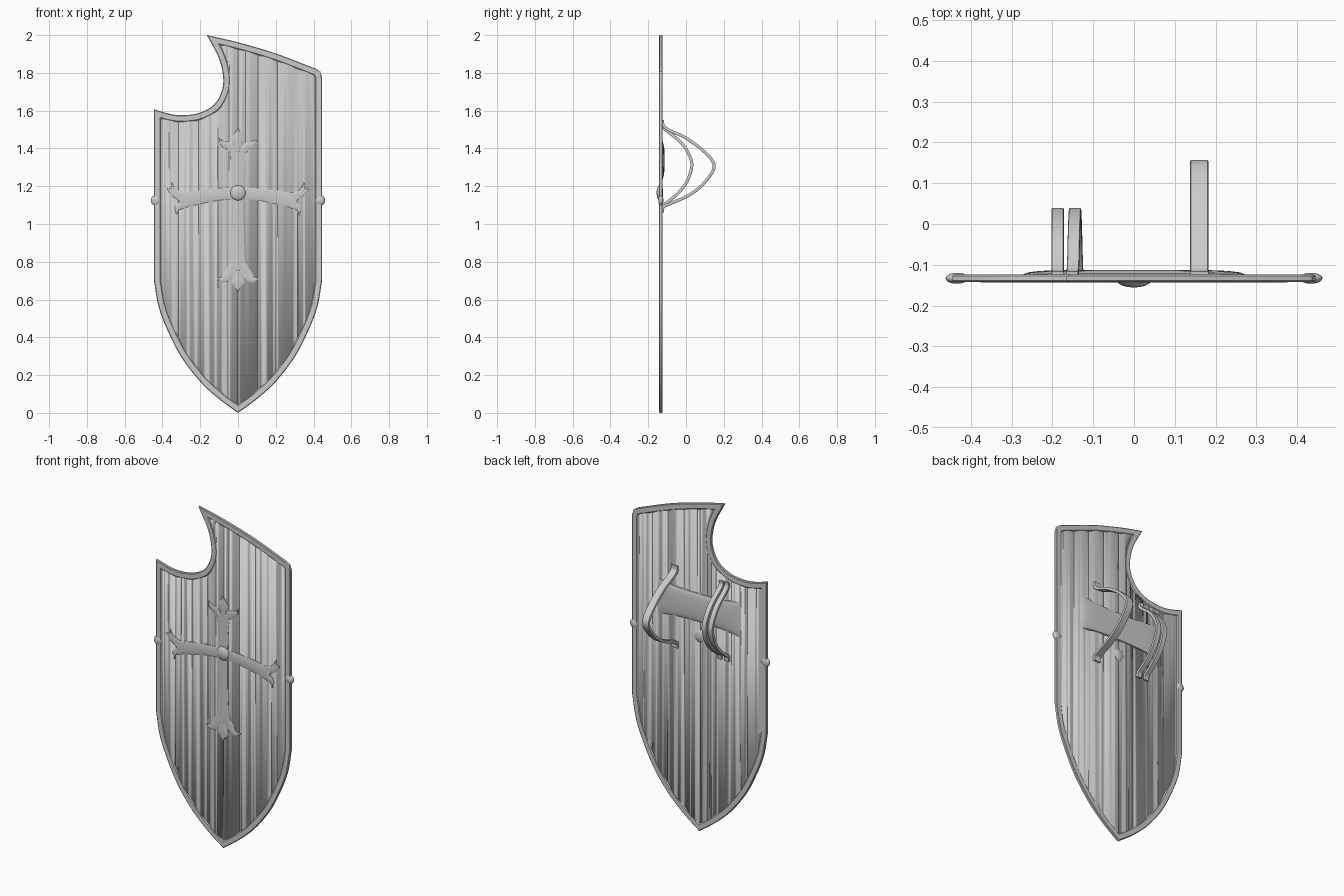
import bpy, bmesh, math
from mathutils import Vector

if "Cube" in bpy.data.objects:
    bpy.data.objects.remove(bpy.data.objects["Cube"])

Y = -0.133  # middle plane of the shield board


def smooth(pts, n=8):
    """Catmull-Rom samples through the points."""
    p = [Vector(q) for q in pts]
    p = [2 * p[0] - p[1]] + p + [2 * p[-1] - p[-2]]
    out = []
    for i in range(1, len(p) - 2):
        a, b, c, d = p[i - 1:i + 3]
        for k in range(n):
            t = k / n
            out.append(0.5 * (2 * b + (c - a) * t + (2 * a - 5 * b + 4 * c - d) * t * t
                              + (3 * b - a - 3 * c + d) * t ** 3))
    return out + [p[-2]]


def finish(name, bm, angle=35):
    bmesh.ops.recalc_face_normals(bm, faces=bm.faces)
    me = bpy.data.meshes.new(name)
    bm.to_mesh(me)
    bm.free()
    me.shade_smooth()
    me.set_sharp_from_angle(angle=math.radians(angle))
    ob = bpy.data.objects.new(name, me)
    bpy.context.collection.objects.link(ob)
    return ob


def loft(name, rings, closed=False, angle=35):
    """Skin a list of equal-length closed sections."""
    bm = bmesh.new()
    vs = [[bm.verts.new(c) for c in r] for r in rings]
    n, m = len(vs), len(vs[0])
    for i in range(n if closed else n - 1):
        a, b = vs[i], vs[(i + 1) % n]
        for j in range(m):
            k = (j + 1) % m
            bm.faces.new((a[j], a[k], b[k], b[j]))
    if not closed:
        bm.faces.new(vs[0])
        bm.faces.new(vs[-1])
    return finish(name, bm, angle)


def ribbon(name, pts, top=-0.1428):
    """Raised ornament along (x, z, half width) points."""
    p = smooth(pts, 6)
    rings = []
    for i, q in enumerate(p):
        d = p[min(i + 1, len(p) - 1)] - p[max(i - 1, 0)]
        s = Vector((-d.y, d.x)).normalized()
        w = max(q.z, 0.0015)
        rings.append([(q.x + s.x * w * f, y, q.y + s.y * w * f) for f, y in
                      ((-1, -0.134), (-1, -0.141), (-0.75, top), (0, top - 0.0005),
                       (0.75, top), (1, -0.141), (1, -0.134))])
    return loft(name, rings)


def dome(name, x, y, z, r, ry):
    bm = bmesh.new()
    bmesh.ops.create_uvsphere(bm, u_segments=24, v_segments=12, radius=1)
    for v in bm.verts:
        v.co = (x + v.co.x * r, y + v.co.z * ry, z + v.co.y * r)
    return finish(name, bm)


# Shield outline, clockwise from the upper tip
flank = smooth([(0.445, 0.70), (0.42, 0.56), (0.37, 0.43), (0.30, 0.295),
                (0.20, 0.165), (0.10, 0.073), (0, 0)])
outline = smooth([(-0.165, 2.0), (0, 1.962), (0.2, 1.903), (0.41, 1.823)])
outline += [Vector((0.436, 1.807)), Vector((0.445, 1.775))]
outline += flank + [Vector((-p.x, p.y)) for p in reversed(flank[:-1])]
outline += [Vector((-0.445, 1.607))]
outline += smooth([(-0.445, 1.607), (-0.36, 1.583), (-0.29, 1.576), (-0.2, 1.59),
                   (-0.12, 1.64), (-0.08, 1.73), (-0.087, 1.83), (-0.12, 1.92),
                   (-0.165, 2.0)])[1:-1]
# Thin out samples beside the sharp corners so the inset stays clean
for corner, r in (((-0.165, 2.0), 0.095), ((0, 0), 0.05), ((-0.445, 1.607), 0.05)):
    c = Vector(corner)
    outline = [p for p in outline if (p - c).length > r or (p - c).length < 1e-5]


def inset(d):
    out = []
    n = len(outline)
    for i, p in enumerate(outline):
        a = (p - outline[i - 1]).normalized()
        b = (outline[(i + 1) % n] - p).normalized()
        na, nb = Vector((a.y, -a.x)), Vector((b.y, -b.x))
        m = (na + nb).normalized()
        out.append(p + m * d / max(m.dot(na), 0.3))
    return out


# Rim following the outline
section = [(0, -0.006), (0.004, -0.009), (0.031, -0.009), (0.037, -0.004),
           (0.037, 0.004), (0.031, 0.009), (0.004, 0.009), (0, 0.006)]
loops = [(inset(d), Y + y) for d, y in section]
loft("rim", [[(l[i].x, y, l[i].y) for l, y in loops] for i in range(len(outline))],
     closed=True, angle=30)

# Board of convex planks, trimmed to the outline
W, N = 0.105, 10
prof = []
for i in range(N * 8 + 1):
    prof.append((i / 8 * W - 0.525, 0.0015 + 0.006 * abs(math.sin(math.pi * i / 8)) ** 0.8))
rings = [[(x, Y - h, z) for x, h in prof] + [(x, Y + h, z) for x, h in reversed(prof)]
         for z in (-0.1, 2.1)]
planks = loft("planks", rings, angle=18)
trim = inset(0.03)
cutter = loft("trim_cutter", [[(p.x, y, p.y) for p in trim] for y in (-0.2, -0.05)])
mod = planks.modifiers.new("trim", 'BOOLEAN')
mod.operation, mod.solver, mod.object = 'INTERSECT', 'EXACT', cutter
bpy.context.view_layer.objects.active = planks
bpy.ops.object.modifier_apply(modifier="trim")
bpy.data.objects.remove(cutter)

# Cross: bars, end buds and curled horns
ribbon("cross_upright", [(0, 0.71, 0.03), (0, 0.80, 0.036), (0, 0.95, 0.031), (0, 1.165, 0.03),
                         (0, 1.3, 0.034), (0, 1.38, 0.042), (0, 1.405, 0.025)])
ribbon("cross_bar", [(-0.31, 1.12, 0.03), (-0.25, 1.133, 0.037), (-0.12, 1.155, 0.032),
                     (0, 1.163, 0.031), (0.12, 1.155, 0.032), (0.25, 1.133, 0.037),
                     (0.31, 1.12, 0.03)], top=-0.143)
ribbon("upper_bud", [(0, 1.385, 0.012), (0, 1.42, 0.02), (0, 1.45, 0.035),
                     (0, 1.475, 0.02), (0, 1.505, 0)], top=-0.1435)
ribbon("lower_bud", [(0, 0.77, 0.004), (0, 0.735, 0.016), (0, 0.695, 0.035),
                     (0, 0.67, 0.02), (0, 0.642, 0)], top=-0.1435)
horns = {
    "upper_horn": [(0.02, 1.38, 0.018), (0.05, 1.412, 0.02), (0.08, 1.425, 0.014), (0.1, 1.455, 0)],
    "lower_horn": [(0.02, 0.79, 0.02), (0.045, 0.74, 0.025), (0.075, 0.707, 0.018), (0.115, 0.712, 0)],
    "bar_upper_horn": [(0.26, 1.145, 0.015), (0.31, 1.155, 0.016), (0.34, 1.175, 0.014), (0.35, 1.22, 0)],
    "bar_end_spike": [(0.28, 1.135, 0.02), (0.33, 1.155, 0.017), (0.36, 1.178, 0.01), (0.375, 1.19, 0)],
    "bar_lower_horn": [(0.26, 1.115, 0.02), (0.295, 1.10, 0.02), (0.32, 1.085, 0.014), (0.325, 1.045, 0)],
}
for name, pts in horns.items():
    for side, s in (("right", 1), ("left", -1)):
        ribbon(name + "_" + side, [(s * x, z, w) for x, z, w in pts])

# Centre boss and edge studs
dome("boss", 0, -0.138, 1.165, 0.042, 0.0175)
for side, s in (("right", 1), ("left", -1)):
    dome("stud_" + side, s * 0.434, Y, 1.125, 0.028, 0.0135)

# Arm pad on the back, flared at its ends
rings = []
for i in range(25):
    t = i / 12 - 1
    h = 0.086 + 0.027 * abs(t) ** 3
    top = 0.0175 * (1 - abs(t) ** 6) ** 0.5 + 0.003
    angles = [math.pi * k / 12 for k in range(13)]
    rings.append([(0.285 * t, Y + top * max(math.sin(a), 0) ** 0.4, 1.337 + h * math.cos(a))
                  for a in angles])
loft("arm_pad", rings, angle=50)


# Straps: (y, z) path swept as a flat band
def strap(name, path, x_top, x_bottom, width):
    p = smooth(path, 6)
    rings = []
    for i, q in enumerate(p):
        d = p[min(i + 1, len(p) - 1)] - p[max(i - 1, 0)]
        n = Vector((-d.y, d.x)).normalized() * 0.008
        x = x_top + (x_bottom - x_top) * i / (len(p) - 1)
        w = width / 2
        rings.append([(x + sx * w * f, q.x + s * n.x, q.y + s * n.y) for sx, s, f in
                      ((-1, -1, 0.9), (1, -1, 0.9), (1, -0.6, 1), (1, 0.6, 1),
                       (1, 1, 0.9), (-1, 1, 0.9), (-1, 0.6, 1), (-1, -0.6, 1))])
    loft(name, rings, angle=50)


big = [(-0.124, 1.55), (-0.12, 1.522), (-0.09, 1.497), (0, 1.455), (0.1, 1.38), (0.149, 1.305),
       (0.1, 1.222), (0.02, 1.155), (-0.09, 1.105), (-0.12, 1.09), (-0.124, 1.06)]
small = [(-0.124, 1.54), (-0.12, 1.515), (-0.095, 1.488), (-0.035, 1.44), (0.01, 1.38), (0.031, 1.31),
         (0.005, 1.225), (-0.045, 1.16), (-0.1, 1.115), (-0.12, 1.1), (-0.124, 1.07)]
strap("forearm_strap", big, 0.16, 0.16, 0.045)
strap("hand_strap_outer", small, -0.187, -0.187, 0.03)
strap("hand_strap_inner", small, -0.152, -0.137, 0.03)
